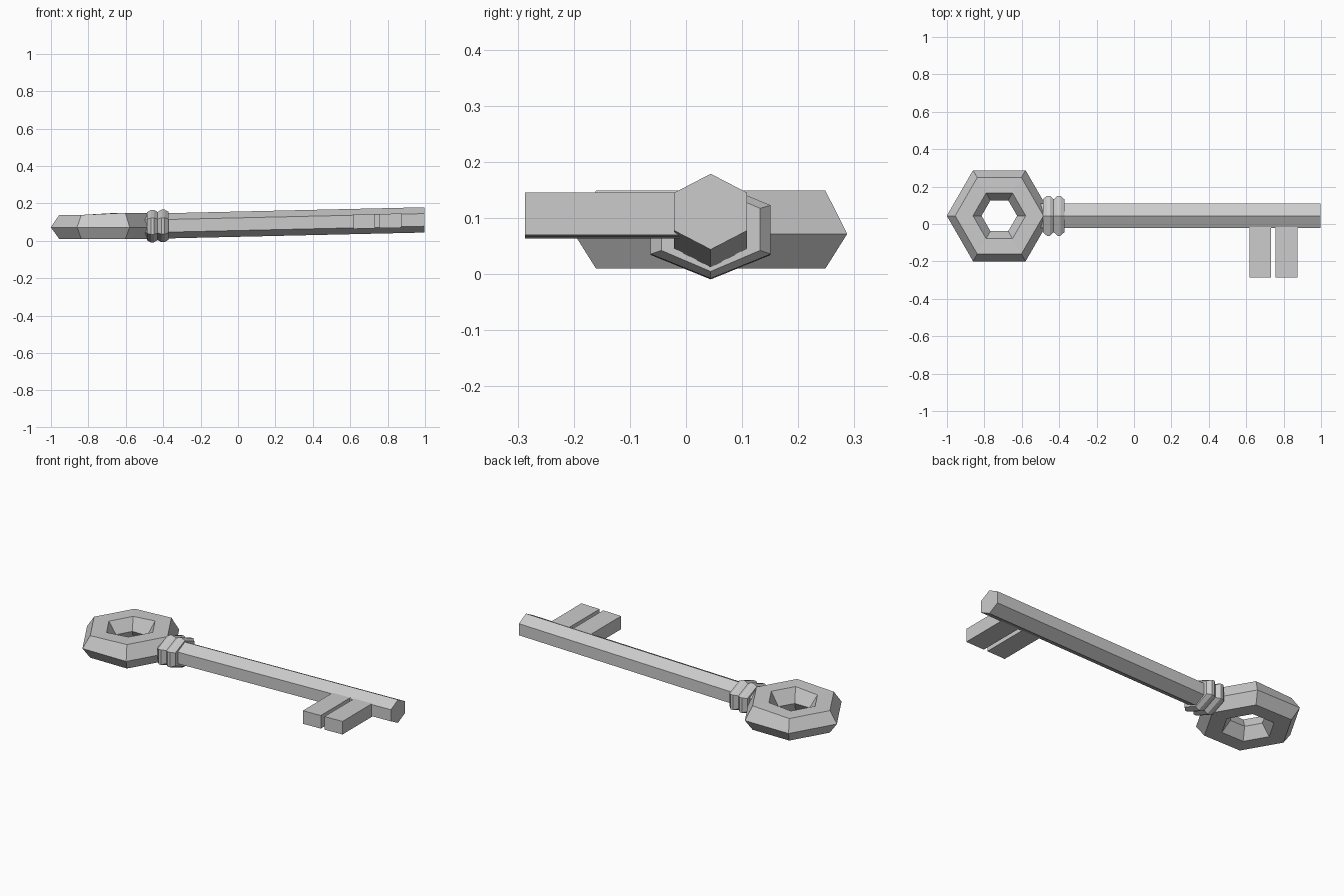
import bpy, bmesh, math

if "Cube" in bpy.data.objects:
    bpy.data.objects.remove(bpy.data.objects["Cube"])

CY = 0.044            # centre line of the key in y
SLOPE = 0.023         # the shaft rises gently toward the tip


def axis_z(x):
    return 0.1115 + SLOPE * (x - 1.0)


def finish(name, bm):
    bmesh.ops.recalc_face_normals(bm, faces=bm.faces)
    mesh = bpy.data.meshes.new(name)
    bm.to_mesh(mesh)
    bm.free()
    obj = bpy.data.objects.new(name, mesh)
    bpy.context.collection.objects.link(obj)
    return obj


def hex_loft(name, stations):
    """Six-sided loft along the key axis; stations are (x, y half, z half)."""
    bm = bmesh.new()
    rings = []
    for x, hy, hz in stations:
        ring = []
        for i in range(6):
            a = math.radians(90 + 60 * i)
            y = CY + hy * math.cos(a) / math.cos(math.radians(30))
            ring.append(bm.verts.new((x, y, axis_z(x) + hz * math.sin(a))))
        rings.append(ring)
    for a, b in zip(rings, rings[1:]):
        for i in range(6):
            j = (i + 1) % 6
            bm.faces.new((a[i], a[j], b[j], b[i]))
    bm.faces.new(rings[0])
    bm.faces.new(rings[-1])
    return finish(name, bm)


# Shaft
hex_loft("shaft", [(-0.53, 0.065, 0.0675), (0.998, 0.065, 0.0675)])

# Two bevelled collar rings
for i, x in enumerate((-0.458, -0.401)):
    hex_loft(f"collar_{i + 1}", [(x - 0.0285, 0.088, 0.075),
                                 (x - 0.008, 0.107, 0.087),
                                 (x + 0.008, 0.107, 0.087),
                                 (x + 0.0285, 0.088, 0.075)])

# Bow: hexagonal ring with a six-sided section, top slightly higher by the shaft
bm = bmesh.new()
section = [(0.281, 0.072), (0.236, 0.138), (0.141, 0.138),
           (0.095, 0.072), (0.141, 0.01), (0.236, 0.01)]
rings = []
for i in range(6):
    a = math.radians(60 * i)
    ring = []
    for r, z in section:
        if z > 0.1 and math.cos(a) > 0:
            z += 0.011
        ring.append(bm.verts.new((-0.72 + r * math.cos(a), CY + r * math.sin(a), z)))
    rings.append(ring)
for i in range(6):
    a, b = rings[i], rings[(i + 1) % 6]
    for k in range(6):
        m = (k + 1) % 6
        bm.faces.new((a[k], a[m], b[m], b[k]))
finish("bow", bm)

# Two bit teeth
for i, (x0, x1) in enumerate(((0.618, 0.733), (0.757, 0.873))):
    bm = bmesh.new()
    bmesh.ops.create_cube(bm, size=1)
    for v in bm.verts:
        x = x1 if v.co.x > 0 else x0
        y = 0.03 if v.co.y > 0 else -0.287
        z = axis_z(x) - 0.001 + (0.038 if v.co.z > 0 else -0.038)
        v.co = (x, y, z)
    finish(f"bit_tooth_{i + 1}", bm)
